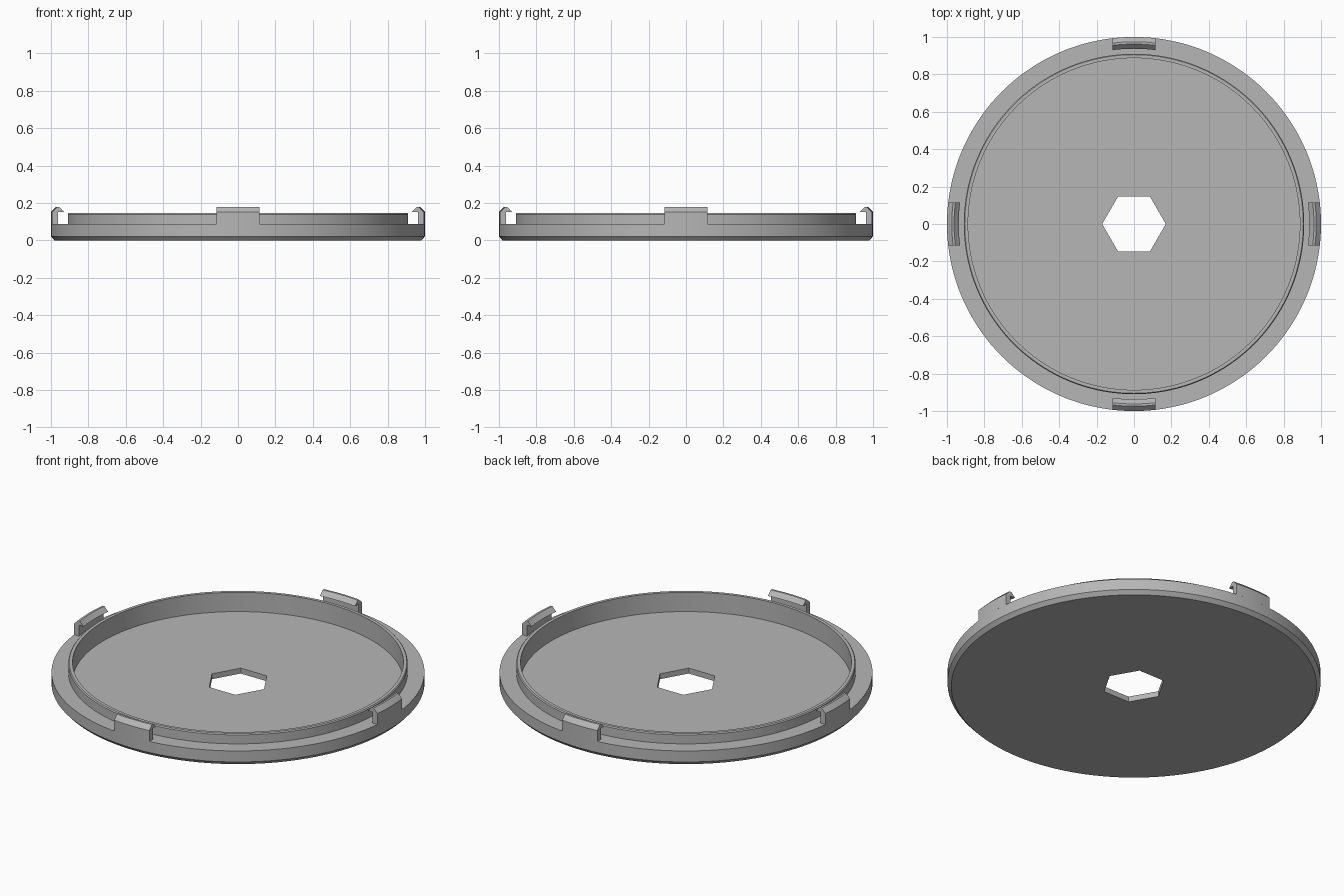
import bpy, bmesh, math

SEGMENTS = 144
HOLE_RADIUS = 0.17
CLIP_HALF_WIDTH = 0.115

if "Cube" in bpy.data.objects:
    bpy.data.objects.remove(bpy.data.objects["Cube"])

grey = bpy.data.materials.new("plain grey")
grey.use_nodes = True
grey.diffuse_color = (0.47, 0.47, 0.47, 1)
grey.node_tree.nodes["Principled BSDF"].inputs["Base Color"].default_value = grey.diffuse_color


def finish(name, bm):
    bmesh.ops.recalc_face_normals(bm, faces=bm.faces)
    mesh = bpy.data.meshes.new(name)
    bm.to_mesh(mesh)
    bm.free()
    mesh.materials.append(grey)
    obj = bpy.data.objects.new(name, mesh)
    bpy.context.collection.objects.link(obj)
    bpy.ops.object.select_all(action="DESELECT")
    obj.select_set(True)
    bpy.context.view_layer.objects.active = obj
    bpy.ops.object.shade_smooth_by_angle(angle=math.radians(30))
    return obj


def skin(bm, loops, closed):
    """Join neighbouring closed cross-sections with quads."""
    count = len(loops)
    for i in range(count if closed else count - 1):
        a, b = loops[i], loops[(i + 1) % count]
        for j in range(len(a)):
            k = (j + 1) % len(a)
            bm.faces.new((a[j], a[k], b[k], b[j]))
    if not closed:
        bm.faces.new(loops[0])
        bm.faces.new(loops[-1])


def hexagon_radius(angle):
    offset = angle % (math.pi / 3) - math.pi / 6
    return HOLE_RADIUS * math.cos(math.pi / 6) / math.cos(offset)


# Lid: round tray with a raised inner rim and a hexagonal centre hole
lid_profile = [(0.98, 0), (1, 0.022), (1, 0.087), (0.91, 0.087), (0.91, 0.14),
               (0.905, 0.146), (0.887, 0.146), (0.887, 0.032)]
bm = bmesh.new()
sections = []
for i in range(SEGMENTS):
    angle = math.tau * i / SEGMENTS
    hole = hexagon_radius(angle)
    section = [(hole, 0)] + lid_profile + [(hole, 0.032)]
    sections.append([bm.verts.new((r * math.cos(angle), r * math.sin(angle), z))
                     for r, z in section])
skin(bm, sections, closed=True)
finish("lid", bm)

# Clips: four curved tabs with an inward hook, cut square at the ends
clip_profile = [(1, 0.087), (1, 0.152), (0.974, 0.178), (0.962, 0.178),
                (0.937, 0.152), (0.968, 0.152), (0.968, 0.087)]
STEPS = 10
for turn, side in enumerate(("front", "left", "back", "right")):
    bm = bmesh.new()
    sections = []
    for i in range(STEPS + 1):
        x = CLIP_HALF_WIDTH * (2 * i / STEPS - 1)
        sections.append([bm.verts.new((x, -math.sqrt(r * r - x * x), z))
                         for r, z in clip_profile])
    skin(bm, sections, closed=False)
    clip = finish(side + "_clip", bm)
    clip.rotation_euler.z = turn * math.pi / 2
